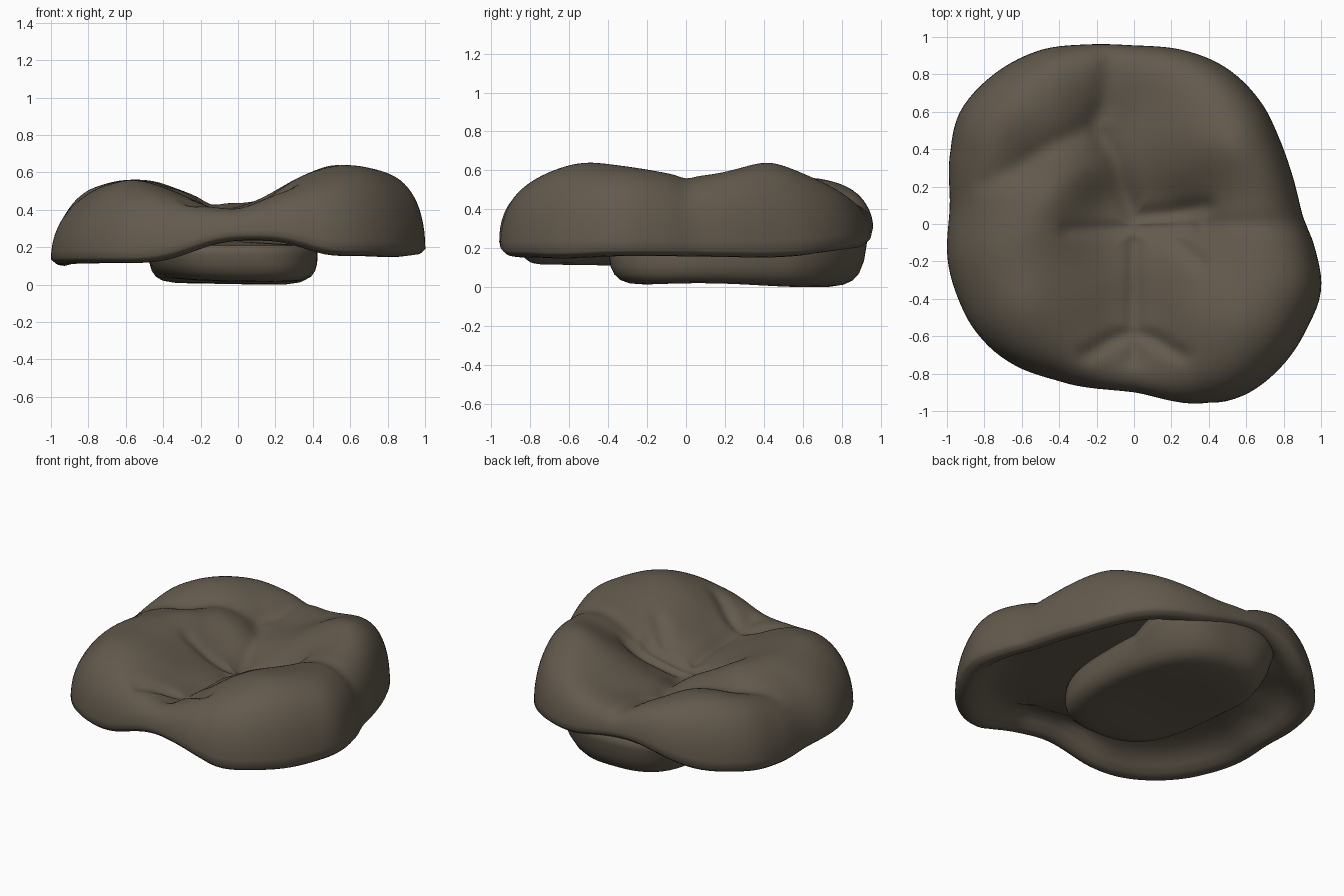
import bpy, math
from mathutils import Vector

if "Cube" in bpy.data.objects:
    bpy.data.objects.remove(bpy.data.objects["Cube"])

mat = bpy.data.materials.new("dark taupe")
mat.diffuse_color = (0.125, 0.102, 0.074, 1)
mat.use_nodes = True
mat.node_tree.nodes["Principled BSDF"].inputs["Base Color"].default_value = mat.diffuse_color

# Crown outline seen from above, counter-clockwise
OUTLINE = [(.96, -.1), (.9, .05), (.85, .25), (.78, .45), (.68, .65), (.5, .83), (.3, .92),
           (0, .955), (-.25, .96), (-.5, .93), (-.75, .8), (-.93, .6), (-.98, .4), (-.985, .1),
           (-.995, -.2), (-.94, -.4), (-.85, -.57), (-.68, -.73), (-.4, -.84), (0, -.9),
           (.4, -.955), (.6, -.91), (.8, -.75), (.93, -.55), (1, -.35)]

# Landmarks of the chewing surface (x, y, height)
LAND = [(0, .03, .33), (0, -.4, .38), (0, -.62, .4), (0, -.85, .46), (.25, -.2, .48), (.3, -.5, .56),
        (.55, -.52, .65), (.85, -.42, .65), (.5, -.85, .61), (.75, -.15, .61), (.5, 0, .54),
        (.85, 0, .59), (.52, .42, .65), (.75, .3, .64), (.3, .45, .56), (.3, .85, .53), (.1, .65, .45),
        (.65, .62, .62), (0, .9, .47), (-.2, .52, .42), (-.15, .8, .47), (-.4, .6, .54), (-.62, .55, .58),
        (-.4, .87, .57), (-.8, .4, .57), (-.6, .32, .5), (-.9, .15, .55), (-.6, -.05, .58),
        (-.45, .13, .55), (-.28, .28, .49), (-.27, .06, .43), (-.13, .15, .36), (-.85, -.1, .57),
        (-.6, -.45, .59), (-.88, -.4, .56), (-.25, -.4, .46), (-.3, -.75, .49), (-.6, -.7, .56),
        (.3, .06, .4), (.22, .25, .46)]

# Grooves: points, depth, width
GROOVES = [([(0, -.72), (0, -.1)], .025, .045),
           ([(-.35, -.03), (.3, -.02)], .02, .045),
           ([(.4, 0), (.95, 0)], .015, .05),
           ([(0, .04), (-.07, .22), (-.12, .38), (-.22, .52), (-.16, .65), (-.13, .9)], .03, .06),
           ([(-.22, .52), (-.45, .42), (-.62, .3), (-.8, .22)], .02, .06),
           ([(0, -.58), (-.12, -.62), (-.25, -.7)], .03, .045),
           ([(0, -.58), (.12, -.62), (.25, -.7)], .03, .045),
           ([(0, .04), (.2, .06), (.38, .09)], .03, .05),
           ([(.23, -.1), (.35, -.2)], .02, .045)]
GROOVES = [([Vector(q) for q in pts], d, w) for pts, d, w in GROOVES]


def solve(A, b):
    """Gaussian elimination with pivoting."""
    n = len(b)
    M = [row[:] + [v] for row, v in zip(A, b)]
    for i in range(n):
        k = max(range(i, n), key=lambda r: abs(M[r][i]))
        M[i], M[k] = M[k], M[i]
        for r in range(i + 1, n):
            f = M[r][i] / M[i][i]
            M[r] = [u - f * v for u, v in zip(M[r], M[i])]
    x = [0] * n
    for i in reversed(range(n)):
        x[i] = (M[i][n] - sum(M[i][j] * x[j] for j in range(i + 1, n))) / M[i][i]
    return x


def basis(ax, ay, bx, by):
    return math.sqrt((ax - bx) ** 2 + (ay - by) ** 2 + .01)


WEIGHTS = solve([[basis(a[0], a[1], b[0], b[1]) for b in LAND] for a in LAND], [a[2] - .5 for a in LAND])


def periodic(table, a):
    """Smooth cyclic interpolation of (angle, value) pairs."""
    n = len(table)
    tau = 2 * math.pi
    for i in range(n):
        a0, v1 = table[i]
        a1, v2 = table[(i + 1) % n]
        span = (a1 - a0) % tau
        d = (a - a0) % tau
        if d <= span:
            t = d / span
            v0, v3 = table[i - 1][1], table[(i + 2) % n][1]
            return v1 + .5 * t * (v2 - v0 + t * (2*v0 - 5*v1 + 4*v2 - v3 + t * (3*(v1 - v2) + v3 - v0)))


def seg_dist(p, a, b):
    ab = b - a
    t = max(0, min(1, (p - a).dot(ab) / ab.length_squared))
    return (p - a - ab * t).length


def top_height(x, y):
    z = .5 + sum(w * basis(x, y, l[0], l[1]) for w, l in zip(WEIGHTS, LAND))
    p = Vector((x, y))
    cut = 0
    for v, depth, width in GROOVES:
        d = min(seg_dist(p, v[i], v[i + 1]) for i in range(len(v) - 1))
        cut = max(cut, depth * math.exp(-(d / width) ** 2))
    return min(max(z - cut, .28), .67)


def loft(name, rings):
    """Skin closed rings; the first and last rings are capped by a centre point."""
    n = len(rings[0])
    verts = [v for r in rings for v in r]
    faces = []
    for k in range(len(rings) - 1):
        for i in range(n):
            j = (i + 1) % n
            faces.append((k*n + i, (k+1)*n + i, (k+1)*n + j, k*n + j))
    for k, flip in ((0, False), (len(rings) - 1, True)):
        c = len(verts)
        verts.append(tuple(sum(v[a] for v in rings[k]) / n for a in range(3)))
        for i in range(n):
            j = (i + 1) % n
            faces.append((c, k*n + j, k*n + i) if flip else (c, k*n + i, k*n + j))
    me = bpy.data.meshes.new(name)
    me.from_pydata(verts, [], faces)
    me.materials.append(mat)
    me.polygons.foreach_set("use_smooth", [True] * len(me.polygons))
    ob = bpy.data.objects.new(name, me)
    bpy.context.collection.objects.link(ob)
    return ob


N = 144
angles = [2 * math.pi * i / N for i in range(N)]
radius_table = [(math.atan2(y, x), math.hypot(x, y)) for x, y in OUTLINE]
radii = [periodic(radius_table, a) for a in angles]


def margin(x, y):
    """Height of the lower edge: arched at front and back middle, slightly wavy."""
    side = max(0, min(1, (abs(y) - .4) / .3))
    if y < 0:
        arch = .1 * math.exp(-abs((x - .1) / (.42 if x < .1 else .34)) ** 3)
    else:
        arch = .15 * math.exp(-((x + .2) / .45) ** 2) + .03 * math.exp(-((x - .5) / .25) ** 2)
    return .14 + .025 * x + arch * side + .005 * math.sin(9 * x + 5 * y)


# Crown shell: chewing surface, rounded outer wall, lip and hollow underside
rings = []
steps = [.01 + .79 * k / 40 for k in range(41)] + [1 - .2 * (1 - k / 14) ** 1.8 for k in range(1, 15)]
for s in steps:
    ring = []
    for a, r in zip(angles, radii):
        c, q = math.cos(a), math.sin(a)
        x, y = s * r * c, s * r * q
        zm = margin(r * c, r * q) + .02
        p = 8 - 3.5 * max(0, -c) ** 2 + 2 * max(0, q)
        ring.append((x, y, zm + (top_height(x, y) - zm) * math.sqrt(max(0, 1 - s ** p))))
    rings.append(ring)
for s, dz in [(.99, .01), (.97, -.006), (.94, -.01), (.9, 0), (.86, .035), (.81, .075), (.74, .1), (.62, .12), (.3, .12), (.05, .12)]:
    ring = []
    for a, r in zip(angles, radii):
        x, y = s * r * math.cos(a), s * r * math.sin(a)
        z = margin(r * math.cos(a), r * math.sin(a)) + dz
        if s < .88:
            z = min(z, .25 if s < .65 else .31)
        ring.append((x, y, z))
    rings.append(ring)
crown = loft("crown", rings)

# Plug: rounded block below the crown, flaring up and out into the back arch
plug_rings = []
for z, f in [(.21, .9), (.21, 1), (.16, 1), (.11, .99), (.07, .96), (.04, .91), (.022, .84), (.014, .74), (.016, .5), (.02, .2)]:
    ring = []
    for a in angles:
        c, q = math.cos(a), math.sin(a)
        k = (abs(c) ** 2.8 + abs(q) ** 2.8) ** (-1 / 2.8)
        x, y = -.025 + .45 * f * k * c, .26 + .655 * f * k * q
        low = max(0, 1 - z / .2)
        wave = .012 * math.sin(5 * y + 1.2) - .02 * x
        flare = max(0, min(1, (y - .5) / .3)) * max(0, z - .06) / .15
        ring.append((x * (1 + .25 * flare) - .05 * low * q, y + .02 * flare,
                     max(0, z + low * wave + .08 * flare)))
    plug_rings.append(ring)
plug = loft("plug", plug_rings)
